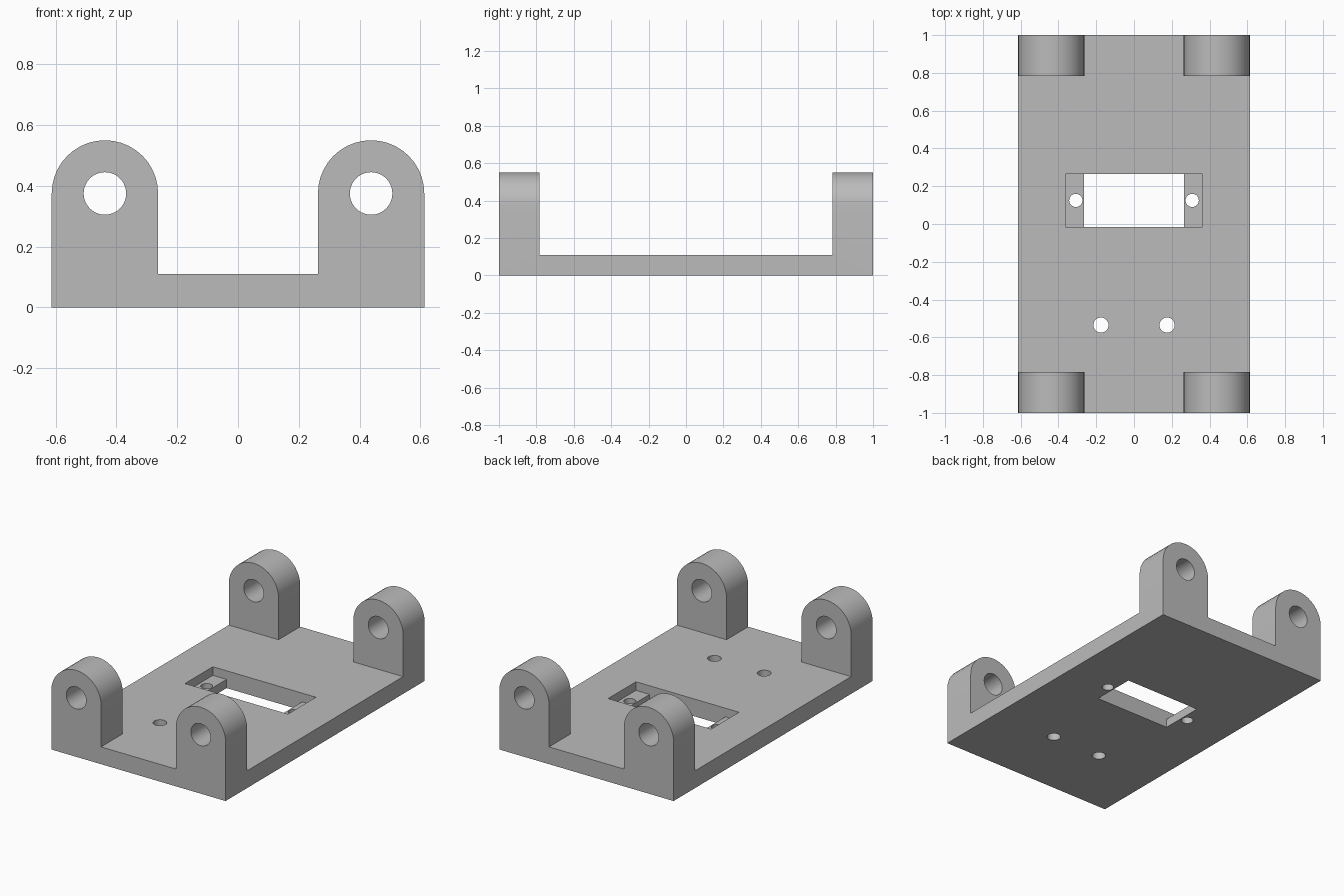
import bpy, bmesh
from math import pi, sin, cos
from mathutils import Matrix

old = bpy.data.objects.get("Cube")
if old:
    bpy.data.objects.remove(old, do_unlink=True)

HALF_W, THICK = 0.613, 0.11
LUG_X, LUG_Z, LUG_R = 0.438, 0.375, 0.175
LUG_INNER_Y = 0.783
LEDGE_Z = 0.055
SLOT_Y0, SLOT_Y1 = -0.015, 0.265

grey = bpy.data.materials.new("plain grey")
grey.use_nodes = True
grey.diffuse_color = (0.5, 0.5, 0.5, 1)
grey.node_tree.nodes["Principled BSDF"].inputs["Base Color"].default_value = (0.5, 0.5, 0.5, 1)


def add_object(name, bm):
    bmesh.ops.recalc_face_normals(bm, faces=bm.faces)
    mesh = bpy.data.meshes.new(name)
    bm.to_mesh(mesh)
    bm.free()
    mesh.materials.append(grey)
    obj = bpy.data.objects.new(name, mesh)
    bpy.context.collection.objects.link(obj)
    return obj


def box(name, x0, x1, y0, y1, z0, z1):
    bm = bmesh.new()
    bmesh.ops.create_cube(bm, size=1)
    bmesh.ops.scale(bm, vec=(x1 - x0, y1 - y0, z1 - z0), verts=bm.verts)
    bmesh.ops.translate(bm, vec=((x0 + x1) / 2, (y0 + y1) / 2, (z0 + z1) / 2), verts=bm.verts)
    return add_object(name, bm)


def rod(name, center, radius, depth, along_y=False):
    bm = bmesh.new()
    turn = Matrix.Rotation(pi / 2, 4, "X") if along_y else Matrix()
    bmesh.ops.create_cone(bm, cap_ends=True, segments=40, radius1=radius, radius2=radius,
                          depth=depth, matrix=Matrix.Translation(center) @ turn)
    return add_object(name, bm)


# Body: front outline with two round-topped lugs, run the full length
right_half = [(HALF_W, 0)]
for i in range(21):
    a = pi * i / 20
    right_half.append((LUG_X + LUG_R * cos(a), LUG_Z + LUG_R * sin(a)))
right_half.append((LUG_X - LUG_R, THICK))
outline = right_half + [(-x, z) for x, z in reversed(right_half)]
bm = bmesh.new()
face = bm.faces.new([bm.verts.new((x, -1, z)) for x, z in outline])
run = bmesh.ops.extrude_face_region(bm, geom=[face])
bmesh.ops.translate(bm, vec=(0, 2, 0), verts=[v for v in run["geom"] if isinstance(v, bmesh.types.BMVert)])
body = add_object("mounting_plate_with_lugs", bm)

# Cutters: gap between lugs, stepped slot, pivot holes and screw holes
cutters = [
    box("lug_gap_cutter", -1, 1, -LUG_INNER_Y, LUG_INNER_Y, THICK, 1),
    box("recess_cutter", -0.3625, 0.3625, SLOT_Y0, SLOT_Y1, LEDGE_Z, 0.3),
    box("opening_cutter", -0.266, 0.266, SLOT_Y0, SLOT_Y1, -0.2, 0.3),
]
for side in (-1, 1):
    cutters += [
        rod("pivot_hole_cutter", (side * LUG_X, 0, LUG_Z), 0.07, 3, along_y=True),
        rod("ledge_hole_cutter", (side * 0.308, 0.125, 0), 0.035, 0.6),
        rod("plate_hole_cutter", (side * 0.175, -0.535, 0), 0.04, 0.6),
    ]
for cutter in cutters:
    cutter.hide_render = True
    mod = body.modifiers.new(cutter.name, "BOOLEAN")
    mod.operation = "DIFFERENCE"
    mod.solver = "EXACT"
    mod.object = cutter

# Bake the cuts and drop the cutters
bpy.context.view_layer.update()
baked = bpy.data.meshes.new_from_object(body.evaluated_get(bpy.context.evaluated_depsgraph_get()))
body.modifiers.clear()
body.data = baked
for cutter in cutters:
    bpy.data.objects.remove(cutter, do_unlink=True)

# Smooth the rounded surfaces, keep the edges crisp
bpy.ops.object.select_all(action="DESELECT")
body.select_set(True)
bpy.context.view_layer.objects.active = body
bpy.ops.object.shade_smooth_by_angle(angle=pi / 6)
